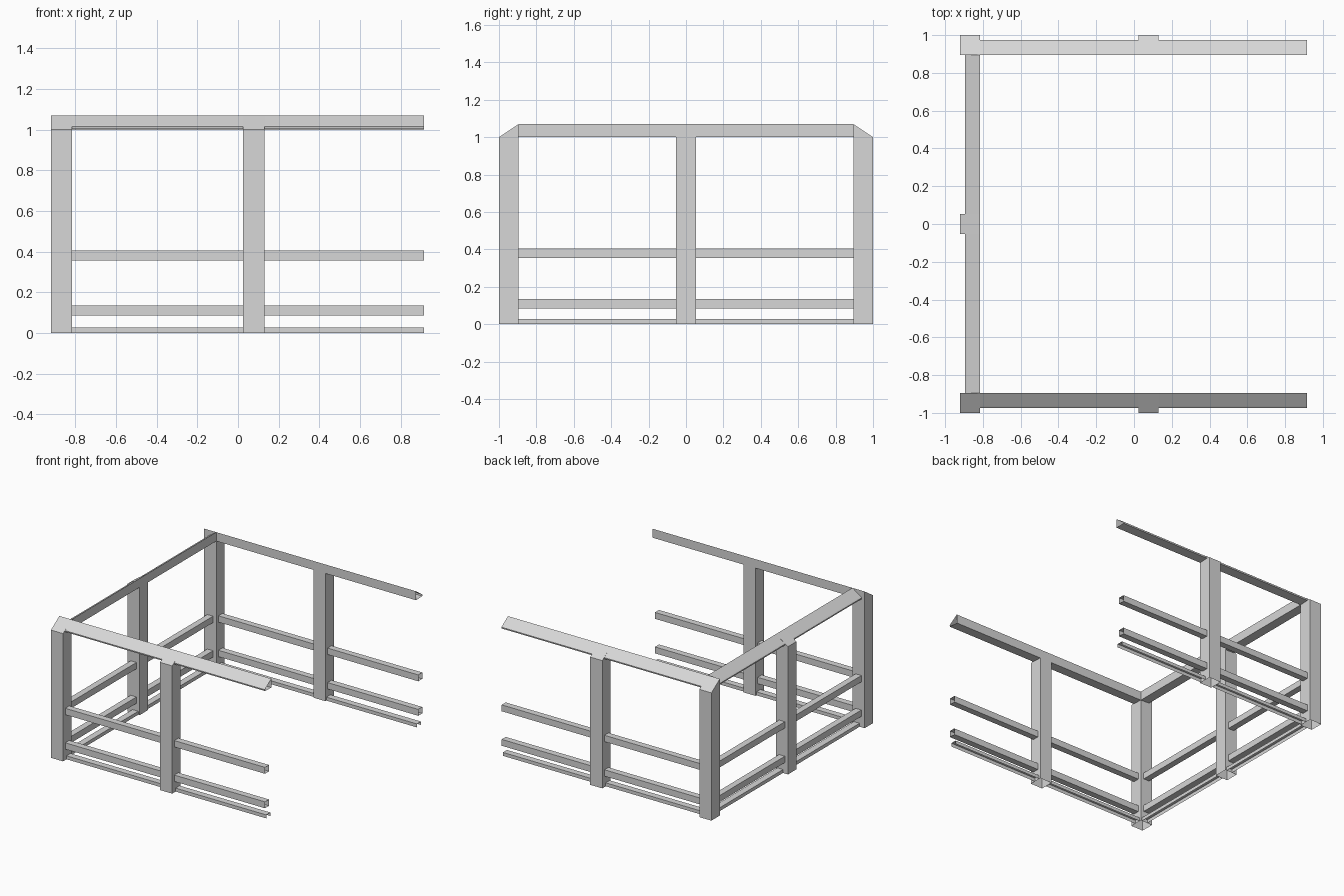
import bpy
import bmesh

cube = bpy.data.objects.get("Cube")
if cube:
    bpy.data.objects.remove(cube, do_unlink=True)

grey = bpy.data.materials.new("painted_grey")
grey.use_nodes = True
colour = (0.68, 0.68, 0.68, 1)
grey.diffuse_color = colour
grey.node_tree.nodes["Principled BSDF"].inputs["Base Color"].default_value = colour

POST = 0.105          # post width and depth
EAVE, RIDGE = 1.0, 1.07

# Each wall maps (along, outward, height) to world space
WALLS = {
    "front": lambda s, d, z: (s, -0.895 - d, z),
    "back": lambda s, d, z: (s, 0.895 + d, z),
    "side": lambda s, d, z: (-0.815 - d, s, z),
}
SPANS = {
    "front": [(-0.815, 0.025), (0.13, 0.915)],
    "back": [(-0.815, 0.025), (0.13, 0.915)],
    "side": [(-0.895, -0.0525), (0.0525, 0.895)],
}


def finish(name, bm):
    bmesh.ops.recalc_face_normals(bm, faces=bm.faces)
    mesh = bpy.data.meshes.new(name)
    bm.to_mesh(mesh)
    bm.free()
    mesh.materials.append(grey)
    obj = bpy.data.objects.new(name, mesh)
    bpy.context.collection.objects.link(obj)


def rail(name, wall, profile, closed=True):
    """Open-ended sheet rail running between the posts of one wall."""
    bm = bmesh.new()
    place = WALLS[wall]
    for start, end in SPANS[wall]:
        a = [bm.verts.new(place(start, d, z)) for d, z in profile]
        b = [bm.verts.new(place(end, d, z)) for d, z in profile]
        for i in range(len(a) if closed else len(a) - 1):
            j = (i + 1) % len(a)
            bm.faces.new((a[i], a[j], b[j], b[i]))
    finish(wall + "_" + name, bm)


def post(name, wall, start):
    """Hollow post with an outward-sloping cap and an open foot."""
    bm = bmesh.new()
    place = WALLS[wall]
    corners = [(0, 0, RIDGE), (POST, 0, RIDGE), (POST, POST, EAVE), (0, POST, EAVE)]
    low = [bm.verts.new(place(start + s, d, 0)) for s, d, z in corners]
    top = [bm.verts.new(place(start + s, d, z)) for s, d, z in corners]
    for i in range(4):
        j = (i + 1) % 4
        bm.faces.new((low[i], low[j], top[j], top[i]))
    bm.faces.new(top)
    finish(name, bm)


def box(z0, z1, d0=0.0275, d1=0.0775):
    return [(d0, z0), (d0, z1), (d1, z1), (d1, z0)]


# Sloped handrail section
handrail = [(0, EAVE), (0, RIDGE), (0.07, 1.022), (0.08, 1.014), (0.078, EAVE + 0.003)]

# Rails on every wall
for wall in WALLS:
    rail("top_rail", wall, handrail)
    rail("middle_rail", wall, box(0.355, 0.405))
    rail("lower_rail", wall, box(0.085, 0.135))
    rail("floor_channel", wall, box(0, 0.027, 0.012, 0.062), closed=False)

# Corner and middle posts
for wall in ("front", "back"):
    post(wall + "_corner_post", wall, -0.92)
    post(wall + "_middle_post", wall, 0.025)
post("side_middle_post", "side", -POST / 2)
